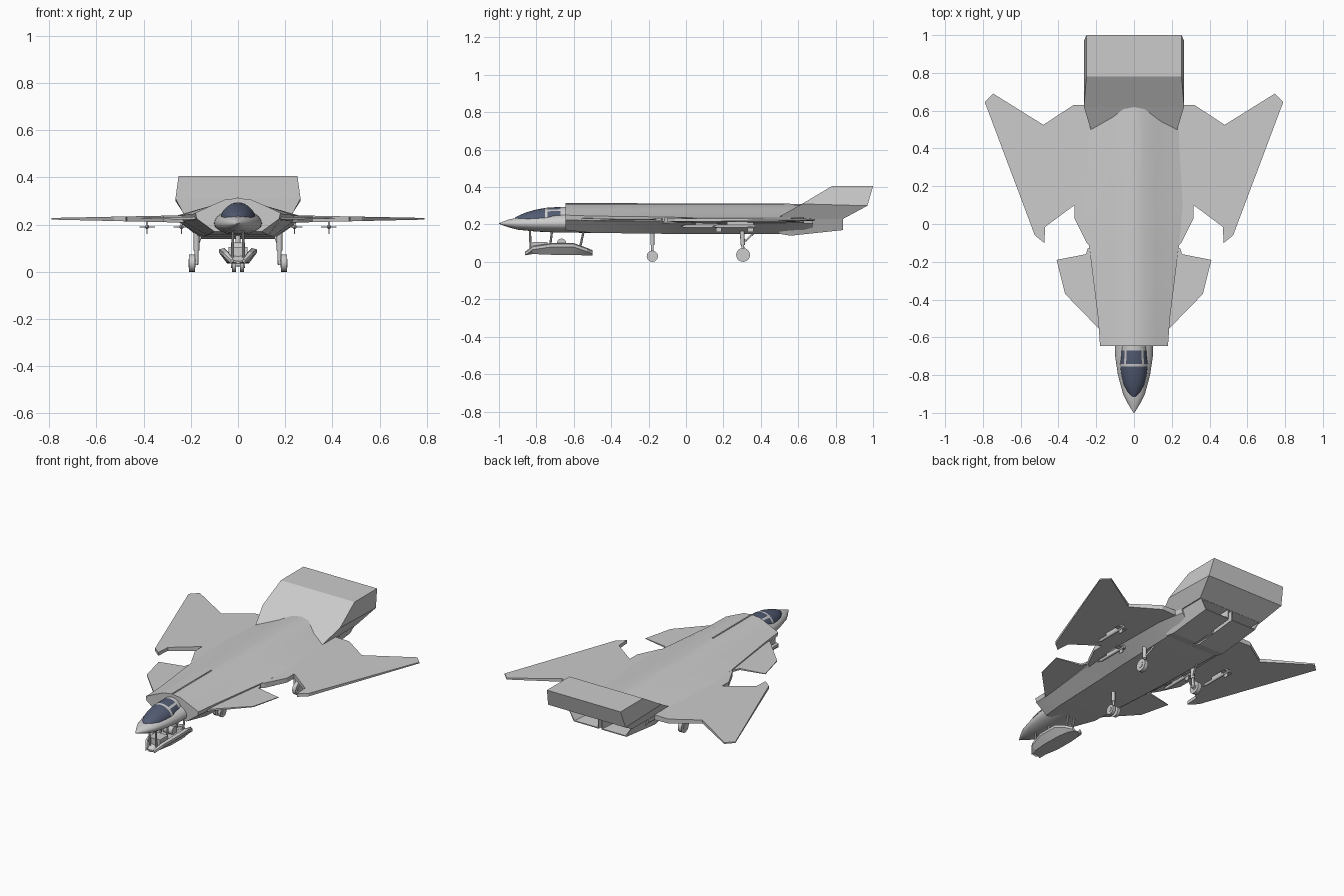
import bpy, bmesh
from math import pi, sin, cos, radians
from mathutils import Vector

cube = bpy.data.objects.get("Cube")
if cube:
    bpy.data.objects.remove(cube)


def material(name, rgb):
    m = bpy.data.materials.new(name)
    m.use_nodes = True
    m.diffuse_color = (*rgb, 1)
    m.node_tree.nodes["Principled BSDF"].inputs["Base Color"].default_value = (*rgb, 1)
    return m


GREY = material("light grey paint", (0.6, 0.6, 0.6))
GLASS = material("dark blue glass", (0.085, 0.105, 0.17))


def make(name, verts, faces, mats=(GREY,), smooth=None, rule=None):
    """Build an object; rule(face) gives the material index."""
    bm = bmesh.new()
    vs = [bm.verts.new(v) for v in verts]
    for i, f in enumerate(faces):
        face = bm.faces.new([vs[k] for k in f])
        face.material_index = rule(i) if rule else 0
    bmesh.ops.recalc_face_normals(bm, faces=bm.faces)
    mesh = bpy.data.meshes.new(name)
    bm.to_mesh(mesh)
    bm.free()
    for m in mats:
        mesh.materials.append(m)
    ob = bpy.data.objects.new(name, mesh)
    bpy.context.collection.objects.link(ob)
    if smooth:
        bpy.ops.object.select_all(action='DESELECT')
        ob.select_set(True)
        bpy.context.view_layer.objects.active = ob
        bpy.ops.object.shade_smooth_by_angle(angle=radians(smooth))
    return ob


def loft(name, rings, **kw):
    """Skin closed rings of equal length and cap both ends."""
    n = len(rings[0])
    verts = [p for r in rings for p in r]
    faces = [(a * n + i, a * n + (i + 1) % n, (a + 1) * n + (i + 1) % n, (a + 1) * n + i)
             for a in range(len(rings) - 1) for i in range(n)]
    last = (len(rings) - 1) * n
    faces += [tuple(range(n)), tuple(range(last, last + n))]
    return make(name, verts, faces, **kw)


def mirrored(half):
    """Close a half section (x, y, z) whose ends lie on the centre line."""
    return half + [(-x, y, z) for x, y, z in half[-2:0:-1]]


def plate(name, outline, top, bottom):
    """Thin surface whose upper and lower heights depend on |x|."""
    return loft(name, [[(x, y, h(abs(x))) for x, y in outline] for h in (top, bottom)])


def tube(name, a, b, r, r2=None, n=12):
    a, b = Vector(a), Vector(b)
    q = (b - a).to_track_quat('Z', 'Y')
    rings = [[p + q @ Vector((s * cos(2 * pi * i / n), s * sin(2 * pi * i / n), 0))
              for i in range(n)] for p, s in ((a, r), (b, r if r2 is None else r2))]
    return loft(name, rings, smooth=40)


def box(name, x0, x1, y0, y1, z0, z1):
    return loft(name, [[(x0, y, z0), (x1, y, z0), (x1, y, z1), (x0, y, z1)] for y in (y0, y1)])


# Nose
def oval(y, w, zt, zb, n=24):
    mid, ring = 0.205, []
    for i in range(n):
        t = 2 * pi * i / n
        h = (zt if sin(t) > 0 else zb) - mid
        ring.append((w * cos(t), y, mid + abs(sin(t)) * h))
    return ring


loft("nose", [oval(*s) for s in (
    (-1, .003, .207, .203), (-.95, .033, .226, .185), (-.9, .058, .236, .172),
    (-.8, .085, .25, .162), (-.7, .1, .262, .157), (-.5, .105, .27, .155))], smooth=40)

# Canopy: glass with an arch, two rails and a rear frame
SEG = 16
arches = ((-.915, .012, .236), (-.89, .035, .25), (-.85, .055, .266), (-.8, .068, .28),
          (-.755, .074, .288), (-.74, .075, .29), (-.67, .07, .294), (-.64, .066, .294))


def canopy_paint(i):
    band, seg = divmod(i, SEG + 1)
    if band in (4, 6) or band > 6:
        return 1
    return 1 if band == 5 and seg in (4, 11) else 0


loft("canopy", [[(w * cos(pi * i / SEG), y, .222 + (zt - .222) * sin(pi * i / SEG))
                 for i in range(SEG + 1)] for y, w, zt in arches],
     mats=(GLASS, GREY), rule=canopy_paint, smooth=40)

# Main fuselage: y, spine height, shoulder edge x and z, belly x and z
stations = ((-.645, .312, .18, .25, .1, .17), (-.5, .312, .19, .245, .13, .155),
            (-.1, .312, .24, .24, .15, .15), (.1, .312, .26, .238, .16, .15),
            (.5, .312, .25, .235, .17, .15), (.68, .308, .22, .23, .17, .155))
loft("fuselage", [mirrored([(0, y, zt), (.055, y, zt - .006), (.115, y, zt - .032),
                            (w, y, ze), (w - .005, y, ze - .025), (wb, y, zb), (0, y, zb)])
                  for y, zt, w, ze, wb, zb in stations], smooth=25)
# Spine seam behind the cockpit
box("spine_ridge", -.004, .004, -.645, -.26, .3, .315)

# Tail housing: profile of (half width, y, z)
prof = [(.252, .78, .405), (.252, 1, .405), (.265, .97, .3), (.22, .84, .23),
        (.22, .47, .226), (.265, .62, .31)]
n = len(prof)
tail_faces = [(i, (i + 1) % n, n + (i + 1) % n, n + i) for i in range(n)]
for o in (0, n):
    tail_faces += [(o, o + 1, o + 2, o + 5), (o + 5, o + 2, o + 3, o + 4)]
make("tail_housing", prof + [(-x, y, z) for x, y, z in prof], tail_faces)

for side, s in (("left", 1), ("right", -1)):
    # Wings and canards
    wing = [(.15, -.2), (.25, -.1), (.315, .03), (.315, .1), (.47, -.015), (.475, -.1),
            (.525, -.06), (.79, .645), (.745, .69), (.48, .525), (.32, .63), (.15, .63)]
    plate(side + "_wing", [(s * x, y) for x, y in wing],
          lambda x: .244 - .02 * x, lambda x: .203 + .023 * x)
    canard = [(.15, -.1), (.245, -.13), (.255, -.16), (.41, -.19), (.365, -.37), (.18, -.56)]
    plate(side + "_canard", [(s * x, y) for x, y in canard],
          lambda x: .237 - .02 * x, lambda x: .217 + .02 * x)

    # Engine duct with a recessed outlet
    def duct(y, inset, zb, zt):
        return [(s * x, y, z) for x, z in ((.01 + inset, zb + inset), (.18 - inset, zb + inset),
                                           (.215 - inset, zt - inset), (.01 + inset, zt - inset))]
    loft(side + "_engine_duct", [duct(.5, 0, .15, .23), duct(.56, 0, .14, .23),
                                 duct(.84, 0, .17, .235), duct(.84, .006, .17, .235),
                                 duct(.74, .02, .16, .235)])

    # Main landing gear
    tube(side + "_main_strut", (s * .176, .3, .2), (s * .176, .305, .03), .008)
    tube(side + "_main_sleeve", (s * .176, .3, .2), (s * .176, .303, .09), .012)
    tube(side + "_main_axle", (s * .17, .305, .037), (s * .21, .305, .037), .009)
    tube(side + "_main_wheel", (s * .183, .305, .037), (s * .207, .305, .037), .037, n=20)
    tube(side + "_main_hub", (s * .18, .305, .037), (s * .21, .305, .037), .018)
    tube(side + "_main_brace", (s * .176, .304, .1), (s * .15, .38, .17), .005)

    # Nose gear wheels
    tube(side + "_nose_wheel", (s * .008, -.18, .03), (s * .026, -.18, .03), .03, n=20)
    tube(side + "_nose_hub", (s * .008, -.18, .03), (s * .029, -.18, .03), .014)

    # Belly pods
    tube(side + "_belly_pod", (s * .13, -.235, .172), (s * .13, -.145, .172), .016)
    tube(side + "_pod_front", (s * .13, -.235, .172), (s * .13, -.255, .172), .016, .007)
    tube(side + "_pod_rear", (s * .13, -.145, .172), (s * .13, -.13, .172), .016, .008)

    # Under-wing missiles on pylons
    for tag, x, y in (("outer", .385, .27), ("inner", .24, .1)):
        name = side + "_" + tag
        tube(name + "_missile", (s * x, y - .1, .19), (s * x, y + .1, .19), .009)
        tube(name + "_missile_tip", (s * x, y - .1, .19), (s * x, y - .13, .19), .009, .001)
        box(name + "_pylon", s * x - .004, s * x + .004, y - .05, y + .06, .19, .222)
        box(name + "_fin_flat", s * x - .033, s * x + .033, y + .06, y + .09, .188, .191)
        box(name + "_fin_upright", s * x - .002, s * x + .002, y + .06, y + .09, .16, .21)

# Nose gear leg
tube("nose_gear_strut", (0, -.18, .17), (0, -.18, .03), .007)
tube("nose_gear_sleeve", (0, -.18, .17), (0, -.18, .09), .011)
tube("nose_gear_axle", (-.02, -.18, .03), (.02, -.18, .03), .007)

# Boat-shaped pod hung below the nose
hull = ((-.86, .03, .055, .045), (-.82, .06, .085, .042), (-.72, .08, .1, .038),
        (-.6, .078, .1, .036), (-.53, .06, .075, .035), (-.5, .03, .062, .035))
loft("slung_pod", [mirrored([(0, y, zt - .02), (w * .55, y, zt - .015), (w * .75, y, zt),
                             (w, y, zt - .005), (w, y, zt - .02), (w * .6, y, zb), (0, y, zb)])
                   for y, w, zt, zb in hull], smooth=20)
box("pod_sensor", -.04, .04, -.82, -.74, .06, .105)
tube("pod_drum", (-.03, -.665, .1), (.03, -.665, .1), .025)
for i, (y0, y1) in enumerate(((-.83, -.835), (-.73, -.715), (-.57, -.545))):
    for sx in (-.022, .022):
        tube(f"pod_hanger_{i + 1}", (sx, y0, .06), (sx, y1, .175), .006, n=8)
